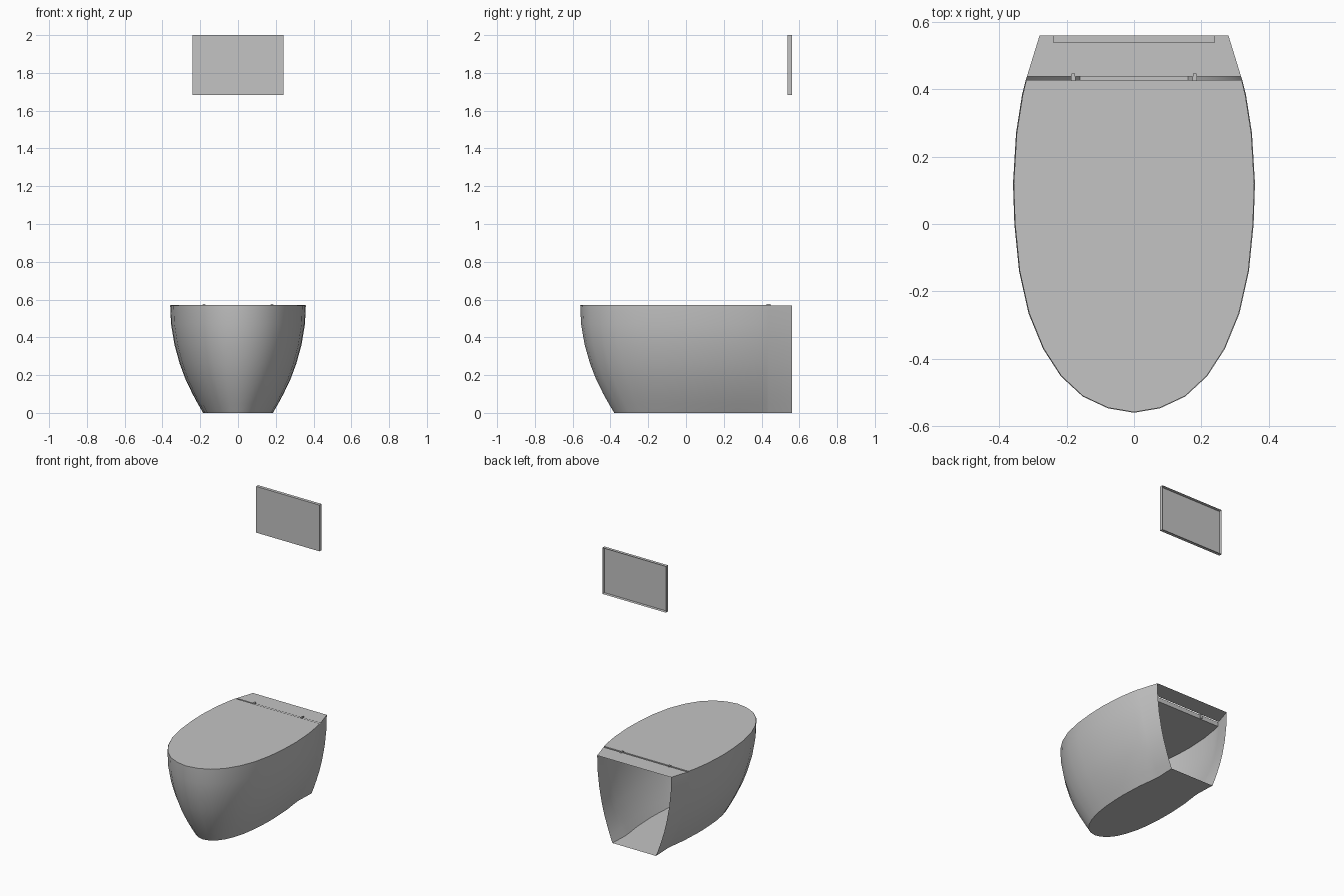
import bpy, bmesh, math

cube = bpy.data.objects.get("Cube")
if cube:
    bpy.data.objects.remove(cube, do_unlink=True)

grey = bpy.data.materials.new("light grey")
grey.use_nodes = True
grey.diffuse_color = (0.55, 0.55, 0.55, 1)
grey.node_tree.nodes["Principled BSDF"].inputs["Base Color"].default_value = (0.55, 0.55, 0.55, 1)


def finish(bm, name, smooth=False, recalc=True):
    """Turn a bmesh into a named, coloured object."""
    if recalc:
        bmesh.ops.recalc_face_normals(bm, faces=bm.faces)
    mesh = bpy.data.meshes.new(name)
    bm.to_mesh(mesh)
    bm.free()
    mesh.materials.append(grey)
    obj = bpy.data.objects.new(name, mesh)
    bpy.context.collection.objects.link(obj)
    if smooth:
        bpy.ops.object.select_all(action="DESELECT")
        obj.select_set(True)
        bpy.context.view_layer.objects.active = obj
        bpy.ops.object.shade_smooth_by_angle(angle=math.radians(35))
    return obj


def box(name, x, y, z):
    """Box from (min, max) pairs."""
    bm = bmesh.new()
    bmesh.ops.create_cube(bm, size=1)
    for v in bm.verts:
        v.co = [a + (b - a) * (c + 0.5) for (a, b), c in zip((x, y, z), v.co)]
    return finish(bm, name)


# Half outlines (x, y) from the back corner to the front tip
RIM = [(.28, .56), (.318, .437), (.321, .428), (.332, .385), (.35, .27), (.359, .12),
       (.355, 0), (.341, -.14), (.313, -.265), (.27, -.37), (.217, -.452),
       (.152, -.512), (.077, -.547), (0, -.56)]
FOOT = [(.165, .56), (.16, .437), (.16, .428), (.163, .385), (.178, .27)]
FOOT += [(x * .515, .12 + (y - .12) * .735) for x, y in RIM[5:]]


def mirrored(half):
    """Full open outline, +x back corner round the front to the -x back corner."""
    return half + [(-x, y) for x, y in reversed(half[:-1])]


# Bowl shell: foot outline blended up to the rim, open at the back
LEVELS = [(0, 0), (.05, .165), (.1, .32), (.18, .54), (.26, .71),
          (.36, .87), (.47, .975), (.568, 1)]
bm = bmesh.new()
rings = []
for z, f in LEVELS:
    blend = [(a + (c - a) * f, b + (d - b) * f) for (a, b), (c, d) in zip(FOOT, RIM)]
    rings.append([bm.verts.new((x, y, z)) for x, y in mirrored(blend)])
for low, high in zip(rings, rings[1:]):
    for i in range(len(low) - 1):
        bm.faces.new((low[i + 1], low[i], high[i], high[i + 1]))
bm.faces.new(rings[0])
finish(bm, "bowl_shell", smooth=True)

# Rear deck: thin sheet behind the lid
bm = bmesh.new()
deck = [(x, y) for x, y in RIM[:2]]
bm.faces.new([bm.verts.new((x, y, .568)) for x, y in deck + [(-x, y) for x, y in reversed(deck)]])
for f in bm.faces:
    if f.normal.z < 0:
        f.normal_flip()
finish(bm, "rear_deck", recalc=False)

# Lid: solid slab sitting just inside the rim
bm = bmesh.new()
face = bm.faces.new([bm.verts.new((x * .994, y if y > .4 else y * .997, .54))
                     for x, y in mirrored(RIM[2:])])
up = bmesh.ops.extrude_face_region(bm, geom=[face])["geom"]
bmesh.ops.translate(bm, vec=(0, 0, .03), verts=[g for g in up if isinstance(g, bmesh.types.BMVert)])
bm.faces.ensure_lookup_table()
finish(bm, "lid", smooth=True)

# Hinges across the gap
for side, sx in (("left", 1), ("right", -1)):
    cx = sx * .18
    box(side + "_hinge_pin", (cx - .007, cx + .007), (.424, .437), (.545, .575))
    box(side + "_hinge_cap", (cx - .005, cx + .005), (.43, .447), (.569, .577))

# Flush plate on the wall: shallow tray open at the back
bm = bmesh.new()
bmesh.ops.create_cube(bm, size=1)
for v in bm.verts:
    v.co = (v.co.x * .48, .549 + v.co.y * .022, 1.842 + v.co.z * .316)
bmesh.ops.recalc_face_normals(bm, faces=bm.faces)
bmesh.ops.delete(bm, geom=[f for f in bm.faces if f.normal.y > .9], context="FACES_ONLY")
finish(bm, "flush_plate", recalc=False)
